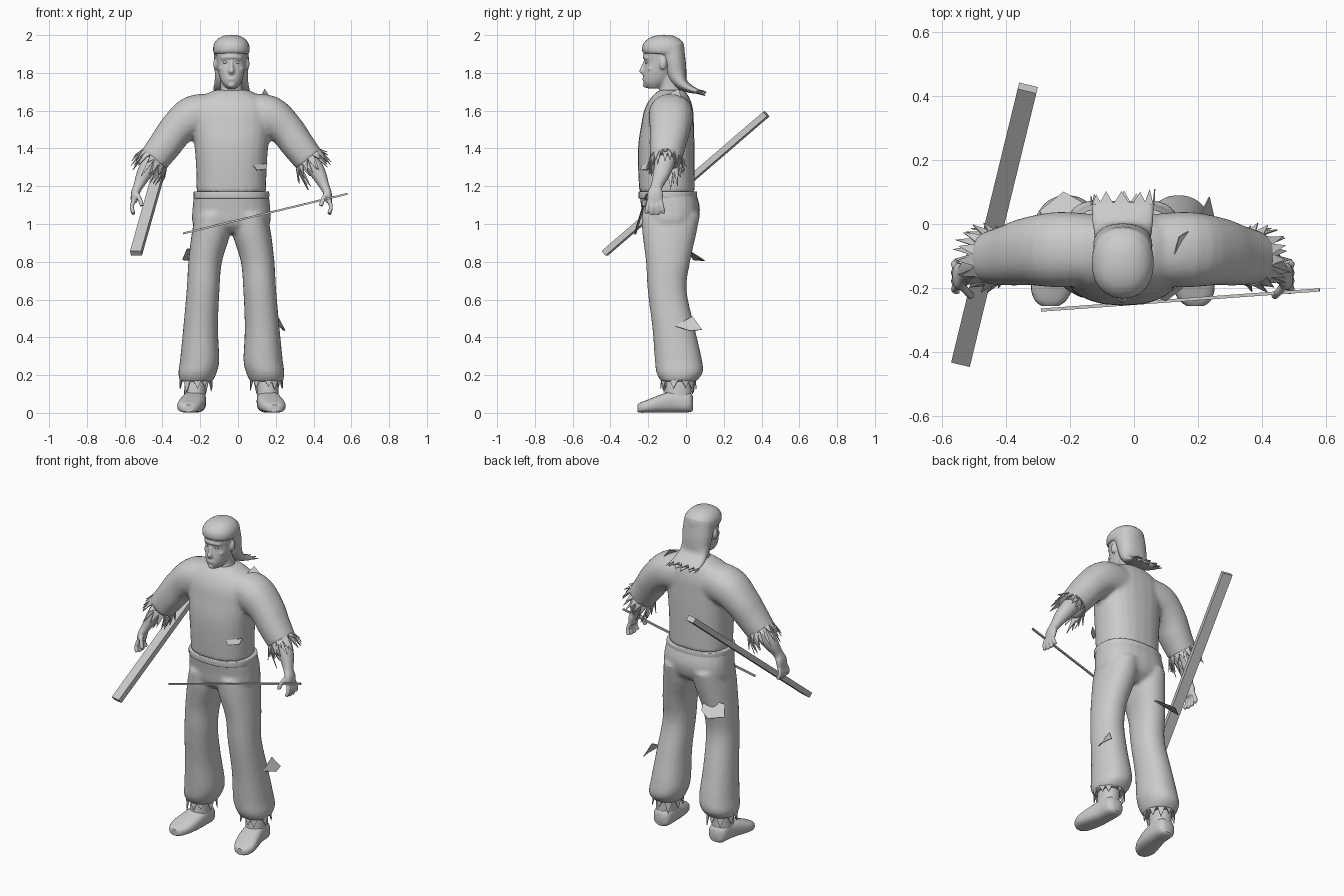
import bpy, bmesh, math, random
from mathutils import Vector, Matrix

random.seed(4)
if "Cube" in bpy.data.objects:
    bpy.data.objects.remove(bpy.data.objects["Cube"])

CX = -0.035                      # mid line of the figure
X, Y, Z = Vector((1, 0, 0)), Vector((0, 1, 0)), Vector((0, 0, 1))

grey = bpy.data.materials.new("plain grey")
grey.use_nodes = True
grey.diffuse_color = (0.6, 0.6, 0.6, 1)
grey.node_tree.nodes["Principled BSDF"].inputs["Base Color"].default_value = grey.diffuse_color


def spline(rows, steps=4):
    """Smoothly interpolate rows of numbers."""
    rows = [Vector(r) for r in rows]
    out = []
    for i in range(len(rows) - 1):
        a, b, c, d = rows[max(i - 1, 0)], rows[i], rows[i + 1], rows[min(i + 2, len(rows) - 1)]
        for k in range(steps):
            t = k / steps
            out.append(b + (c - a) * (t / 2) + (a * 2 - b * 5 + c * 4 - d) * (t * t / 2)
                       + (b * 3 - a - c * 3 + d) * (t ** 3 / 2))
    return out + [rows[-1]]


def frame(axis, ref):
    axis = axis.normalized()
    u = (ref - axis * ref.dot(axis)).normalized()
    return axis, u, axis.cross(u)


def loft(bm, rows, ref=Y, axis=None, power=2.2, sides=24):
    """Closed skin over rings (x, y, z, radius along ref, radius across)."""
    rows = spline(rows)
    centres = [Vector(r[:3]) for r in rows]
    rings = []
    for i, r in enumerate(rows):
        t = axis or centres[min(i + 1, len(rows) - 1)] - centres[max(i - 1, 0)]
        _, u, v = frame(t, ref)
        ring = []
        for k in range(sides):
            a = math.tau * k / sides
            c, s = (math.copysign(abs(f) ** (2 / power), f) for f in (math.cos(a), math.sin(a)))
            ring.append(bm.verts.new(centres[i] + u * c * max(r[3], .003) + v * s * max(r[4], .003)))
        rings.append(ring)
    for p, q in zip(rings, rings[1:]):
        for k in range(sides):
            j = (k + 1) % sides
            bm.faces.new((p[k], p[j], q[j], q[k]))
    bm.faces.new(rings[0])
    bm.faces.new(rings[-1])


def tube(bm, points, radius):
    loft(bm, [(*p, radius, radius) for p in points], sides=10)


def blob(bm, centre, size):
    m = Matrix.Translation(centre) @ Matrix.Diagonal((*size, 1))
    bmesh.ops.create_uvsphere(bm, u_segments=16, v_segments=10, radius=1, matrix=m)


def fringe(bm, centre, axis, ref, a, b, count, length, flare, droop=0, width=.5):
    """Torn cloth teeth around an opening."""
    t, u, v = frame(axis, ref)
    centre = Vector(centre)
    for k in range(count):
        mid = math.tau * (k + random.uniform(-.2, .2)) / count
        half = math.tau / count * width
        rim = lambda ang: u * math.cos(ang) * a + v * math.sin(ang) * b
        reach = length * random.uniform(.6, 1.15)
        tip = centre + rim(mid) * flare + t * reach - Z * droop * random.random()
        bm.faces.new([bm.verts.new(p) for p in (centre + rim(mid - half), centre + rim(mid + half), tip)])


def finish(bm, name, voxel=0, smooth=3, plate=False):
    bmesh.ops.recalc_face_normals(bm, faces=bm.faces)
    mesh = bpy.data.meshes.new(name)
    bm.to_mesh(mesh)
    bm.free()
    ob = bpy.data.objects.new(name, mesh)
    bpy.context.collection.objects.link(ob)
    mesh.materials.append(grey)
    if plate:
        mod = ob.modifiers.new("thickness", 'SOLIDIFY')
        mod.thickness, mod.offset = .004, 0
    elif voxel:
        mod = ob.modifiers.new("blend", 'REMESH')
        mod.mode, mod.voxel_size, mod.use_smooth_shade = 'VOXEL', voxel, True
        mod = ob.modifiers.new("relax", 'SMOOTH')
        mod.factor, mod.iterations = .5, smooth
    else:
        bpy.ops.object.select_all(action='DESELECT')
        ob.select_set(True)
        bpy.context.view_layer.objects.active = ob
        bpy.ops.object.shade_smooth_by_angle(angle=math.radians(40))
    return ob


def side_rows(s, rows):
    return [(CX + s * r[0], *r[1:]) for r in rows]


SIDES = (("left", 1), ("right", -1))

# Shirt: torso and both sleeves blended together
bm = bmesh.new()
loft(bm, [(CX, y, z, ry, rx) for z, y, ry, rx in (
    (1.165, -.1, .147, .184), (1.3, -.104, .15, .187), (1.42, -.104, .149, .196), (1.52, -.098, .14, .205),
    (1.6, -.092, .13, .205), (1.66, -.085, .107, .175), (1.7, -.078, .075, .11), (1.71, -.078, .05, .08))],
    axis=Z, power=2.4)
for _, s in SIDES:
    loft(bm, side_rows(s, [(.08, -.08, 1.58, .11, .11), (.2, -.08, 1.57, .118, .11), (.29, -.085, 1.5, .107, .094),
                           (.35, -.097, 1.42, .096, .088), (.415, -.107, 1.335, .083, .081)]))
finish(bm, "shirt", .012)

# Collar edge
bm = bmesh.new()
tube(bm, [(CX + .088 * math.sin(a), -.105 - .088 * math.cos(a), 1.682 - .027 * math.cos(a) - .012 * max(0, math.cos(a)) ** 6)
          for a in (math.tau * k / 16 for k in range(17))], .006)
finish(bm, "collar")

# Trousers: hips and both legs blended together
bm = bmesh.new()
loft(bm, [(CX, y, z, ry, rx) for z, y, ry, rx in (
    (.955, -.09, .09, .13), (1, -.085, .14, .203), (1.08, -.081, .155, .206), (1.165, -.097, .15, .197))],
    axis=Z, power=2.4)
for _, s in SIDES:
    loft(bm, side_rows(s, [(.1, -.08, 1.05, .155, .09), (.108, -.088, .95, .143, .102), (.139, -.095, .8, .117, .089),
                           (.15, -.1, .65, .103, .087), (.163, -.066, .45, .112, .092), (.168, -.04, .28, .125, .104),
                           (.18, -.034, .21, .122, .101), (.186, -.04, .165, .09, .085)]), axis=Z)
finish(bm, "trousers", .012)
bm = bmesh.new()
loft(bm, [(CX, -.097, z, .15 + g, .195 + g) for z, g in ((1.135, 0), (1.14, .005), (1.168, .005), (1.173, 0))],
     axis=Z, power=2.4)
finish(bm, "waistband")

for label, s in SIDES:
    # Torn sleeve and trouser edges
    bm = bmesh.new()
    for length, flare in ((.05, 1.3), (.09, 1.1)):
        fringe(bm, (CX + s * .405, -.106, 1.345), Vector((s * .65, 0, -.76)), Y, .084, .082, 15, length, flare, .04)
    finish(bm, label + "_sleeve_fringe", plate=True)
    bm = bmesh.new()
    fringe(bm, (CX + s * .187, -.04, .185), -Z, Y, .092, .086, 10, .075, 1.02)
    finish(bm, label + "_trouser_fringe", plate=True)

    # Forearm and hand
    bm = bmesh.new()
    loft(bm, side_rows(s, [(.36, -.1, 1.4, .05, .05), (.42, -.112, 1.33, .053, .048), (.462, -.13, 1.265, .045, .04),
                           (.493, -.155, 1.2, .031, .026), (.51, -.163, 1.16, .042, .022), (.516, -.165, 1.115, .04, .017)]))
    for k in (-1.5, -.5, .5, 1.5):
        reach = .008 * abs(k)
        tube(bm, side_rows(s, [(.514, -.165 + k * .019, 1.135), (.527, -.165 + k * .026, 1.09),
                               (.517, -.165 + k * .031, 1.045 + reach)]), .011)
    tube(bm, side_rows(s, [(.505, -.185, 1.165), (.487, -.212, 1.135), (.473, -.225, 1.095)]), .012)
    finish(bm, label + "_arm", .006, 2)

    # Ankle and shoe
    bm = bmesh.new()
    loft(bm, side_rows(s, [(.193, -.04, .05, .073, .057), (.193, -.04, .11, .07, .057), (.19, -.035, .22, .065, .055)]), axis=Z)
    loft(bm, side_rows(s, [(.19, .038, .05, .035, .03), (.192, .015, .057, .054, .055), (.195, -.06, .06, .058, .061),
                           (.208, -.14, .048, .047, .068), (.221, -.2, .036, .035, .066), (.226, -.24, .028, .027, .048),
                           (.227, -.257, .024, .019, .025)]), ref=Z, axis=Y, power=2.7)
    for v in bm.verts:
        v.co.z = max(v.co.z, 0)
    finish(bm, label + "_shoe")

# Head: skull, neck, brow, nose, lips and ears
bm = bmesh.new()
loft(bm, [(CX, y, z, ry, rx) for z, y, ry, rx in (
    (1.718, -.17, .035, .028), (1.75, -.16, .066, .052), (1.8, -.142, .083, .069), (1.855, -.12, .098, .079),
    (1.92, -.117, .108, .083), (1.97, -.117, .08, .06))], axis=Z)
loft(bm, [(CX, -.085, 1.66, .075, .075), (CX, -.083, 1.72, .055, .058), (CX, -.09, 1.8, .06, .06)], axis=Z)
loft(bm, [(CX, -.21, 1.875, .01, .009), (CX, -.222, 1.835, .014, .011), (CX, -.23, 1.808, .018, .016),
          (CX, -.22, 1.792, .012, .013)], axis=Z, sides=12)
tube(bm, [(CX + d, -.221 + d * d * 8, 1.884 - d * d * 2) for d in (-.052, -.026, 0, .026, .052)], .009)
blob(bm, (CX, -.222, 1.767), (.024, .01, .008))
blob(bm, (CX, -.213, 1.735), (.02, .016, .014))
for _, s in SIDES:
    blob(bm, (CX + s * .083, -.122, 1.848), (.013, .019, .032))
    blob(bm, (CX + s * .045, -.185, 1.822), (.022, .02, .014))
finish(bm, "head", .006, 2)
bm = bmesh.new()
for _, s in SIDES:
    blob(bm, (CX + s * .031, -.207, 1.856), (.014, .009, .007))
finish(bm, "eyes")

# Hair: cap and the long swept back part
bm = bmesh.new()
loft(bm, [(CX, y, z, r * 1.16, r) for z, y, r in (
    (1.9, -.115, .09), (1.915, -.12, .097), (1.95, -.12, .094), (1.98, -.118, .073), (1.997, -.116, .04),
    (2.002, -.116, .01))], axis=Z)
loft(bm, [(CX, -.09, 1.94, .08, .09), (CX, -.065, 1.86, .064, .093), (CX, -.05, 1.79, .055, .088),
          (CX, -.02, 1.74, .034, .092), (CX, .03, 1.712, .02, .099), (CX, .068, 1.7, .012, .1)])
finish(bm, "hair", .008, 2)
bm = bmesh.new()
fringe(bm, (CX, .06, 1.702), Vector((0, .9, -.25)), Z, .011, .1, 12, .045, 1)
finish(bm, "hair_tips", plate=True)

# Torn cloth flaps
for name, points in (
        ("thigh_flap", ((-.27, .0, .87), (-.12, .0, .87), (-.15, .06, .82), (-.22, .1, .805), (-.295, .04, .81))),
        ("shin_flap", ((.21, .035, .51), (.235, .085, .44), (.25, .02, .435), (.215, -.06, .46))),
        ("shoulder_flap", ((.11, -.16, 1.65), (.18, -.1, 1.66), (.175, -.02, 1.66), (.14, -.04, 1.715))),
        ("side_flap", ((.08, -.235, 1.31), (.155, -.18, 1.32), (.15, -.2, 1.29), (.1, -.24, 1.285)))):
    bm = bmesh.new()
    bm.faces.new([bm.verts.new(p) for p in points])
    finish(bm, name, plate=True)

# Wooden plank and thin stick
for name, start, end, wide, thick in (("plank", (-.54, -.43, .845), (-.332, .425, 1.582), .06, .032),
                                      ("stick", (-.29, -.269, .95), (.58, -.206, 1.16), .01, .01)):
    start, end = Vector(start), Vector(end)
    t, up, across = frame(end - start, Z)
    m = Matrix((t * (end - start).length, across * wide, up * thick)).transposed().to_4x4()
    bm = bmesh.new()
    bmesh.ops.create_cube(bm, size=1, matrix=Matrix.Translation((start + end) / 2) @ m)
    finish(bm, name)
